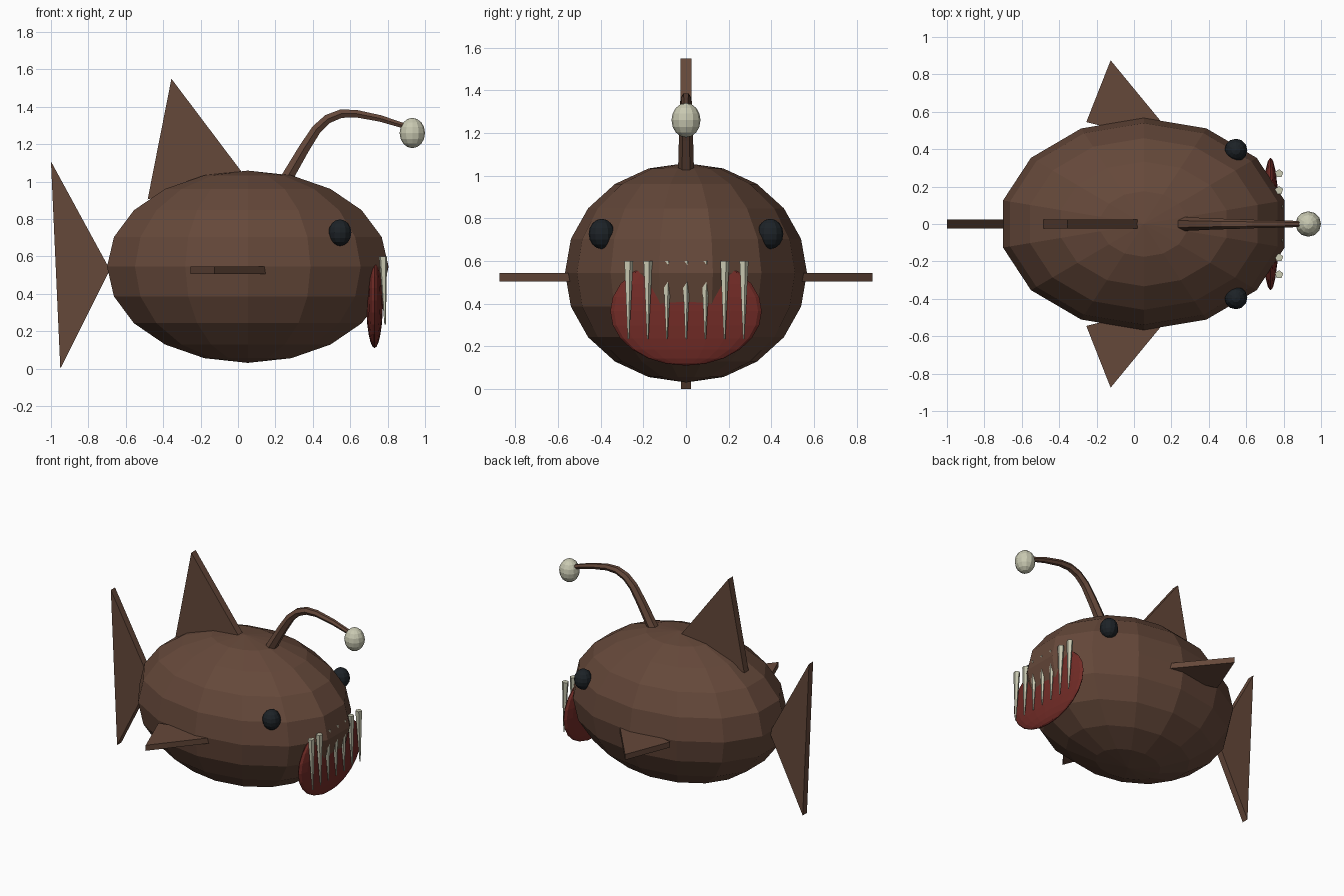
import bpy
from math import pi

if "Cube" in bpy.data.objects:
    bpy.data.objects.remove(bpy.data.objects["Cube"])


def material(name, rgb):
    m = bpy.data.materials.new(name)
    m.diffuse_color = (*rgb, 1)
    m.use_nodes = True
    m.node_tree.nodes["Principled BSDF"].inputs["Base Color"].default_value = m.diffuse_color
    return m


BROWN = material("brown_skin", (0.13, 0.065, 0.042))
RED = material("mouth_red", (0.17, 0.025, 0.02))
PALE = material("pale", (0.58, 0.58, 0.44))
BLACK = material("eye_black", (0.012, 0.016, 0.02))


def finish(name, mat):
    ob = bpy.context.object
    ob.name = name
    ob.data.materials.append(mat)
    return ob


def ellipsoid(name, loc, radii, mat, segments, rings):
    bpy.ops.mesh.primitive_uv_sphere_add(segments=segments, ring_count=rings, radius=1, location=loc)
    bpy.context.object.scale = radii
    return finish(name, mat)


def plate(name, points, axis, mid, half, mat):
    """Flat fin: a 2D outline given thickness along y or z."""
    def vert(p, d):
        return (p[0], mid + d, p[1]) if axis == 'y' else (p[0], p[1], mid + d)
    n = len(points)
    verts = [vert(p, -half) for p in points] + [vert(p, half) for p in points]
    faces = [tuple(range(n)), tuple(range(2 * n - 1, n - 1, -1))]
    faces += [(i, i + n, (i + 1) % n + n, (i + 1) % n) for i in range(n)]
    # outlines are listed so that one winding faces outward for each axis
    if axis == 'z':
        faces = [f[::-1] for f in faces]
    me = bpy.data.meshes.new(name)
    me.from_pydata(verts, [], faces)
    ob = bpy.data.objects.new(name, me)
    bpy.context.collection.objects.link(ob)
    me.materials.append(mat)
    return ob


# body and mouth
ellipsoid("body", (0.0525, 0, 0.545), (0.772, 0.567, 0.514), BROWN, 14, 10)
ellipsoid("mouth", (0.73, 0, 0.365), (0.045, 0.355, 0.255), RED, 20, 12)

# eyes
for side, label in ((1, "left"), (-1, "right")):
    ellipsoid("eye_" + label, (0.545, side * 0.395, 0.727), (0.061, 0.061, 0.071), BLACK, 12, 8)

# teeth pointing down
for i in range(7):
    bpy.ops.mesh.primitive_cone_add(vertices=5, radius1=0.004, radius2=0.023, depth=0.365,
                                    location=(0.781, (i - 3) * 0.09, 0.418), rotation=(0, -0.03, 0))
    finish("tooth_%d" % (i + 1), PALE)

# fins
plate("dorsal_fin", [(-0.483, 0.905), (0.025, 1.045), (-0.356, 1.55)], 'y', 0, 0.025, BROWN)
plate("tail_fin", [(-1.0, 1.108), (-0.95, 0.0), (-0.685, 0.53)], 'y', 0, 0.024, BROWN)
plate("pectoral_fin_left", [(-0.255, 0.545), (-0.125, 0.875), (0.25, 0.42)],
      'z', 0.525, 0.02, BROWN).data.flip_normals()
plate("pectoral_fin_right", [(-0.255, -0.545), (0.25, -0.42), (-0.125, -0.875)],
      'z', 0.525, 0.02, BROWN).data.flip_normals()

# tapered lure stalk
path = [(0.25, 1.0, 0.038), (0.355, 1.18, 0.033), (0.42, 1.28, 0.03), (0.48, 1.335, 0.028),
        (0.55, 1.363, 0.026), (0.63, 1.364, 0.023), (0.76, 1.338, 0.02), (0.93, 1.285, 0.015)]
cu = bpy.data.curves.new("lure_stalk", 'CURVE')
cu.dimensions = '3D'
cu.bevel_depth = 1
cu.bevel_resolution = 1
cu.use_fill_caps = True
sp = cu.splines.new('POLY')
sp.points.add(len(path) - 1)
sp.use_smooth = False
for pt, (x, z, r) in zip(sp.points, path):
    pt.co = (x, 0, z, 1)
    pt.radius = r
stalk = bpy.data.objects.new("lure_stalk", cu)
bpy.context.collection.objects.link(stalk)
cu.materials.append(BROWN)
bpy.ops.object.select_all(action='DESELECT')
stalk.select_set(True)
bpy.context.view_layer.objects.active = stalk
bpy.ops.object.convert(target='MESH')

# glowing lure
ellipsoid("lure_bulb", (0.932, 0, 1.26), (0.068, 0.068, 0.081), PALE, 12, 8)
